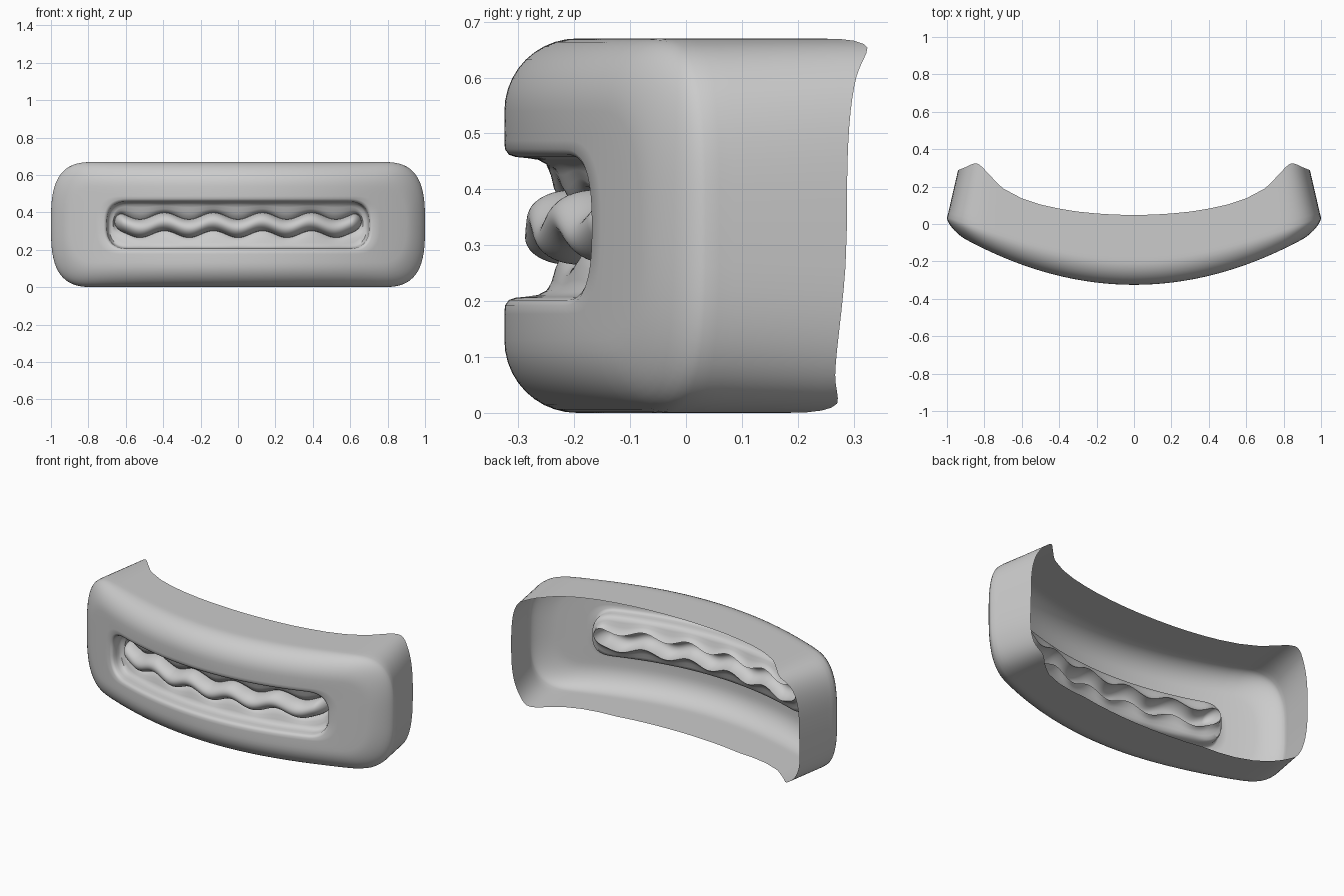
import bpy, bmesh, math

if "Cube" in bpy.data.objects:
    bpy.data.objects.remove(bpy.data.objects["Cube"])

ZC = 0.337
NS, NE = 110, 32      # samples per straight run / rounded end


def lerp(a, b, t):
    return a + (b - a) * t


def interp(pts, x):
    for (x0, y0), (x1, y1) in zip(pts, pts[1:]):
        if x <= x1:
            t = (x - x0) / (x1 - x0)
            return lerp(y0, y1, t)
    return pts[-1][1]


def front(x):
    return -0.325 + 0.3 * x * x


def outline(L, rx, b, p):
    """Long rounded outline, counter-clockwise seen from the front."""
    pts = []

    def end(sign):
        for i in range(NE):
            a = -math.pi / 2 + math.pi * i / NE
            c, s = max(0, math.cos(a)), math.sin(a)
            z = math.copysign(abs(s) ** p, s) * b
            pts.append((sign * (L + rx * c ** p), sign * z))

    def run(sign):
        for i in range(NS):
            pts.append((sign * lerp(L, -L, i / NS), sign * b))
    end(1)
    run(1)
    end(-1)
    run(-1)
    return pts


RIM = [(0, .048), (.1, .05), (.2, .056), (.3, .066), (.4, .082), (.5, .104),
       (.6, .137), (.7, .19), (.8, .272), (.85, .312), (.88, .325),
       (.91, .322), (.95, .305), (1.0, .288)]


def rim(x, z):
    dip = 0.06 * max(0, -z / 0.335) ** 2 * min(1, max(0, (abs(x) - .4) / .4))
    return interp(RIM, abs(x)) - dip


def shoulder(x):
    return lerp(0.13, 0.06, min(1, abs(x)) ** 4)


loops = []

# Side wall from the open back rim to the front shoulder
for k in range(10):
    t = k / 10
    row = []
    for x, z in outline(.75, .25, .335, .65):
        y = lerp(rim(x, z), front(x) + shoulder(x), t)
        e = max(0, (abs(x) - .7) / .3)
        taper = .062 * max(0, (y - .03) / .27) * min(1, e)
        row.append((x - math.copysign(taper, x), y, ZC + z))
    loops.append(row)

# Rounded shoulder
for k in range(11):
    a = math.pi / 2 * k / 10
    q, s = 1 - math.cos(a), 1 - math.sin(a)
    loops.append([(x, front(x) + shoulder(x) * s, ZC + z) for x, z in
                  outline(.75, .25 - .1 * q, .335 - .13 * q, lerp(.65, .75, q))])

# Front face, slot lip, slot wall and floor: L, end radius, half height, depth
steps = [(.69, .16, .185, 0), (.62, .14, .155, 0), (.59, .13, .14, .001),
         (.585, .124, .130, .008), (.583, .119, .126, .02),
         (.583, .116, .124, .04), (.583, .112, .121, .06),
         (.583, .105, .113, .075), (.585, .092, .098, .083),
         (.59, .078, .078, .089), (.6, .065, .060, .1)]
for n, (L, r, b, d) in enumerate(steps):
    w = max(0, (n - 7) / 4)
    loops.append([(x, front(x) + d,
                   ZC - .003 + z - .018 * w * math.cos(2 * math.pi * x / .262))
                  for x, z in outline(L, r, b, .75 if n < 8 else .9)])

# Wavy bead, a hollow half tube rising from the slot floor
for k in range(11):
    a = math.pi / 2 * k / 10
    c, s = math.cos(a), math.sin(a)
    loops.append([(x, front(x) + .115 - .078 * s,
                   ZC - .003 + z - .018 * math.cos(2 * math.pi * x / .262))
                  for x, z in outline(.61, .05 * c, .049 * c, 1)])

bm = bmesh.new()
rows = [[bm.verts.new(p) for p in row] for row in loops]
for outer, inner in zip(rows, rows[1:]):
    n = len(outer)
    for i in range(n):
        j = (i + 1) % n
        bm.faces.new((outer[i], outer[j], inner[j], inner[i]))
# Close the bead along its crest by joining the two sides
bmesh.ops.remove_doubles(bm, verts=bm.verts, dist=0.0004)
for v in bm.verts:
    v.co.z = max(0, v.co.z - .002)
mesh = bpy.data.meshes.new("curved_shell")
bm.to_mesh(mesh)
bm.free()
shell = bpy.data.objects.new("curved_shell", mesh)
bpy.context.collection.objects.link(shell)
bpy.context.view_layer.objects.active = shell
shell.select_set(True)
bpy.ops.object.shade_smooth_by_angle(angle=math.radians(50))
